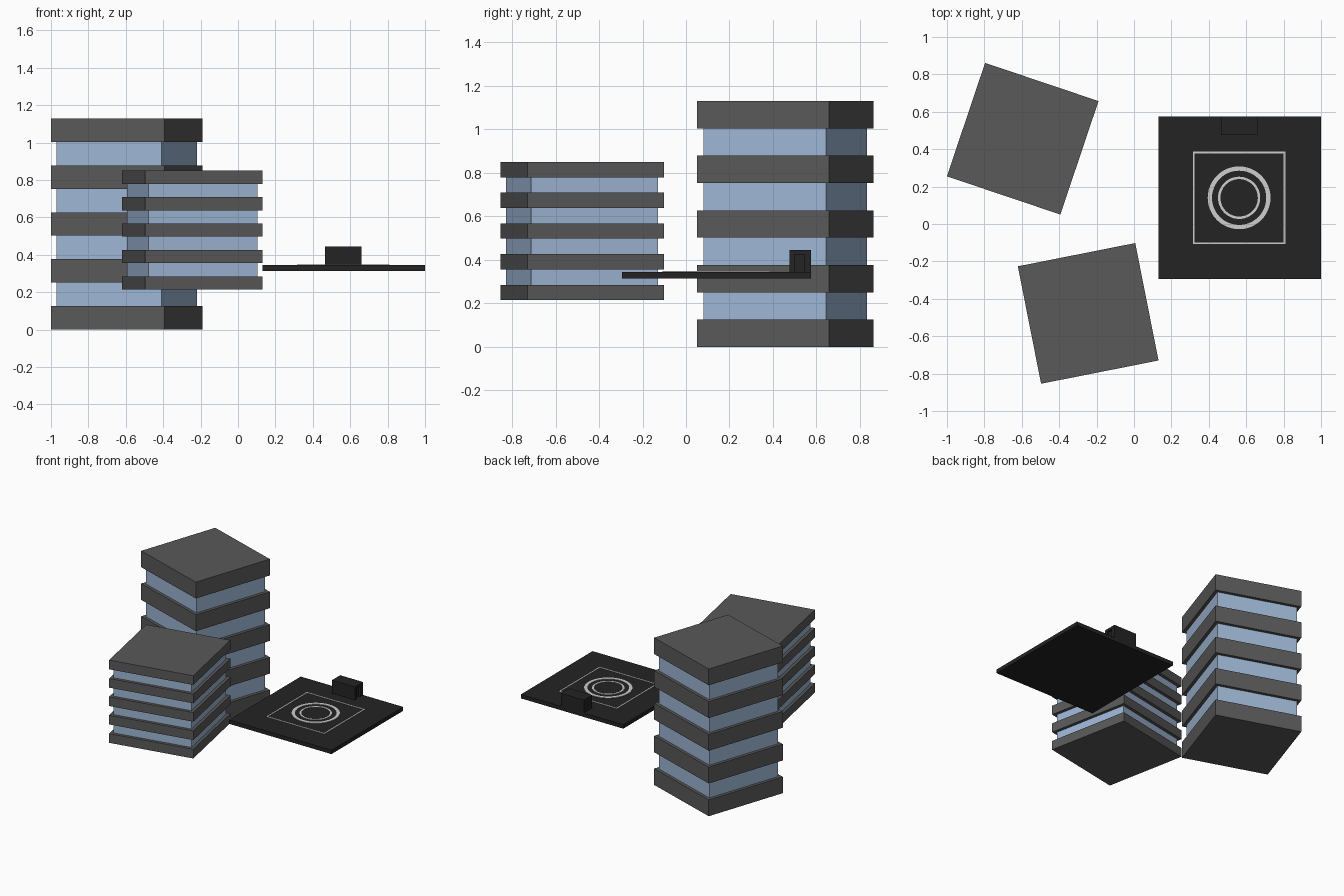
import bpy, bmesh, math
from mathutils import Matrix

if "Cube" in bpy.data.objects:
    bpy.data.objects.remove(bpy.data.objects["Cube"])


def material(name, rgb):
    m = bpy.data.materials.new(name)
    m.diffuse_color = (*rgb, 1)
    m.use_nodes = True
    m.node_tree.nodes["Principled BSDF"].inputs["Base Color"].default_value = m.diffuse_color
    return m


CONCRETE = material("grey_concrete", (0.10, 0.10, 0.10))
GLASS = material("blue_glass", (0.34, 0.47, 0.66))
TARMAC = material("black_tarmac", (0.017, 0.017, 0.017))
PAINT = material("pale_paint", (0.62, 0.62, 0.62))


def finish(name, bm, mat, loc=(0, 0, 0), turn=0):
    bmesh.ops.recalc_face_normals(bm, faces=bm.faces)
    me = bpy.data.meshes.new(name)
    bm.to_mesh(me)
    bm.free()
    me.materials.append(mat)
    ob = bpy.data.objects.new(name, me)
    ob.location = loc
    ob.rotation_euler.z = turn
    bpy.context.collection.objects.link(ob)
    return ob


def box(name, size, loc, mat, turn=0):
    bm = bmesh.new()
    bmesh.ops.create_cube(bm, size=1, matrix=Matrix.Diagonal((*size, 1)))
    return finish(name, bm, mat, loc, turn)


def frame(name, outer, inner, sides, height, loc, mat, start=0):
    """Flat ring with the given corner radii and number of sides."""
    bm = bmesh.new()
    loops = []
    for r, z in ((inner, 0), (outer, 0), (outer, height), (inner, height)):
        angles = [start + math.tau * i / sides for i in range(sides)]
        loops.append([bm.verts.new((r * math.cos(a), r * math.sin(a), z)) for a in angles])
    for k in range(4):
        a, b = loops[k], loops[(k + 1) % 4]
        for i in range(sides):
            j = (i + 1) % sides
            bm.faces.new((a[i], a[j], b[j], b[i]))
    return finish(name, bm, mat, loc)


# Towers: five concrete slabs alternating with recessed window bands
def tower(name, x, y, base, top, turn, slab=0.64, core=0.594):
    band = (top - base) / 9
    for i in range(9):
        z = base + (i + 0.5) * band
        if i % 2 == 0:
            box(f"{name}_slab_{i // 2 + 1}", (slab, slab, band), (x, y, z), CONCRETE, turn)
        else:
            box(f"{name}_windows_{i // 2 + 1}", (core, core, band), (x, y, z), GLASS, turn)


tower("tall_tower", -0.595, 0.456, 0.0, 1.13, math.radians(-18.6))
tower("short_tower", -0.245, -0.478, 0.215, 0.85, math.radians(11.2))

# Landing deck
DECK_TOP = 0.345
CX, CY = 0.565, 0.14
box("landing_deck", (0.87, 0.87, 0.03), (CX, CY, DECK_TOP - 0.015), TARMAC)

# Stair house with a recessed doorway on its right side
house = box("stair_house", (0.195, 0.10, 0.10), (0.5625, 0.525, DECK_TOP + 0.05), TARMAC)
cutter = box("doorway_cutter", (0.03, 0.044, 0.10), (0.66, 0.52, DECK_TOP + 0.03), TARMAC)
cutter.hide_render = True
cutter.hide_viewport = True
cut = house.modifiers.new("doorway", 'BOOLEAN')
cut.operation = 'DIFFERENCE'
cut.object = cutter
cut.solver = 'EXACT'

# Painted deck markings: border square and two rings
mark = (CX - 0.003, CY, DECK_TOP)
S = math.sqrt(2)
frame("border_line", 0.247 * S, 0.238 * S, 4, 0.003, mark, PAINT, math.pi / 4)
frame("outer_ring", 0.168, 0.145, 48, 0.003, mark, PAINT)
frame("inner_ring", 0.113, 0.100, 48, 0.003, mark, PAINT)
